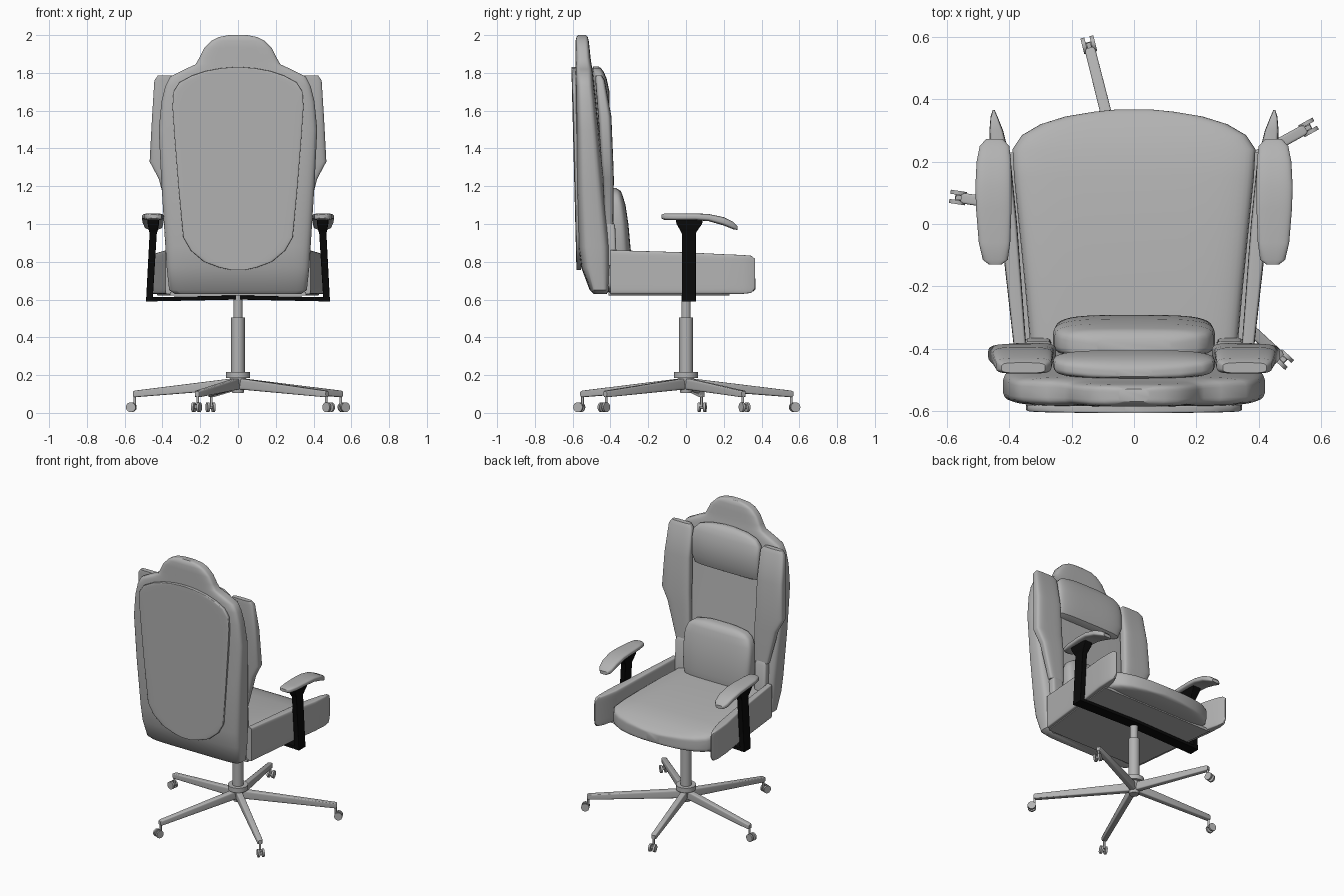
import bpy, bmesh, math
from mathutils import Matrix, Vector


def material(name, v):
    m = bpy.data.materials.new(name)
    m.diffuse_color = (v, v, v, 1)
    return m


GREY = material("grey", 0.45)
BLACK = material("black", 0.003)


def finish(name, bm, mat, mirror=False, angle=40):
    bmesh.ops.recalc_face_normals(bm, faces=bm.faces)
    me = bpy.data.meshes.new(name)
    bm.to_mesh(me)
    bm.free()
    me.materials.append(mat)
    ob = bpy.data.objects.new(name, me)
    bpy.context.collection.objects.link(ob)
    bpy.ops.object.select_all(action='DESELECT')
    ob.select_set(True)
    bpy.context.view_layer.objects.active = ob
    bpy.ops.object.shade_smooth_by_angle(angle=math.radians(angle))
    if mirror:
        ob.modifiers.new("mirror", 'MIRROR')
    return ob


def loft(name, axis, rows, p=5, mat=GREY, mirror=False, n=40, turn=0, angle=40):
    """Skin of superellipse sections; each row is (pos, u0, u1, v0, v1)."""
    order = {'x': (2, 0, 1), 'y': (0, 2, 1), 'z': (0, 1, 2)}[axis]
    bm = bmesh.new()
    rings = []
    for pos, u0, u1, v0, v1 in rows:
        ring = []
        for i in range(n):
            a = 2 * math.pi * (i + 0.5) / n
            c, s = math.cos(a), math.sin(a)
            u = (u0 + u1) / 2 + (u1 - u0) / 2 * math.copysign(abs(c) ** (2 / p), c)
            v = (v0 + v1) / 2 + (v1 - v0) / 2 * math.copysign(abs(s) ** (2 / p), s)
            uvw = (u, v, pos)
            if axis == 'x':
                co = (pos, u, v)
            elif axis == 'y':
                co = (u, pos, v)
            else:
                co = (u, v, pos)
            ring.append(bm.verts.new(co))
        rings.append(ring)
    for a, b in zip(rings, rings[1:]):
        for i in range(n):
            j = (i + 1) % n
            bm.faces.new((a[i], a[j], b[j], b[i]))
    bm.faces.new(rings[0])
    bm.faces.new(rings[-1])
    bm.transform(Matrix.Rotation(turn, 4, 'Z'))
    return finish(name, bm, mat, mirror, angle)


def sym(rows):
    """Rows of (pos, half width, v0, v1) made symmetric about x = 0."""
    return [(a, -w, w, v0, v1) for a, w, v0, v1 in rows]


def cylinder(name, r, z0, z1, r2=None, mat=GREY):
    bm = bmesh.new()
    bmesh.ops.create_cone(bm, cap_ends=True, segments=32, radius1=r, radius2=r2 or r, depth=z1 - z0,
                          matrix=Matrix.Translation((0, 0, (z0 + z1) / 2)))
    return finish(name, bm, mat)


# Backrest shell with head bump
loft("backrest", 'z', sym([
    (.63, .335, -.49, -.42), (.65, .365, -.51, -.405), (.77, .378, -.555, -.395),
    (.88, .385, -.57, -.395), (1.2, .405, -.58, -.43), (1.5, .42, -.582, -.46),
    (1.65, .405, -.585, -.475), (1.73, .385, -.585, -.485), (1.78, .36, -.585, -.49),
    (1.82, .28, -.585, -.495), (1.845, .225, -.585, -.5), (1.88, .205, -.585, -.505),
    (1.93, .18, -.585, -.51), (1.97, .14, -.585, -.515), (1.99, .10, -.58, -.52),
    (2.0, .05, -.57, -.53)]), p=5)

# Thin panel on the rear of the backrest
panel = [(.757, .04), (.77, .10), (.80, .18), (.86, .25), (.93, .29), (1.2, .315), (1.45, .335),
         (1.62, .347), (1.7, .342), (1.75, .31), (1.785, .245), (1.81, .17), (1.825, .09), (1.83, .03)]
loft("rear_panel", 'z', sym([
    (z, w, -.58 - .025 * (z - .757), -.555 - .025 * (z - .757)) for z, w in panel]), p=9)

# Side wings and the small bolsters below them
loft("back_wing", 'z', [
    (1.0, .25, .355, -.43, -.385), (1.24, .25, .42, -.44, -.382), (1.33, .255, .468, -.45, -.385),
    (1.57, .26, .455, -.465, -.395), (1.76, .265, .443, -.48, -.43), (1.785, .285, .425, -.478, -.445)],
    p=4, mirror=True)
loft("lower_wing", 'z', [(.78, .265, .35, -.43, -.365), (.99, .265, .35, -.43, -.375),
                         (1.02, .275, .34, -.43, -.39)], p=5, mirror=True)

# Pillows
loft("head_pillow", 'z', sym([
    (1.52, .20, -.48, -.46), (1.54, .245, -.49, -.425), (1.6, .26, -.49, -.405), (1.7, .26, -.49, -.405),
    (1.77, .255, -.495, -.42), (1.805, .22, -.495, -.435), (1.825, .15, -.495, -.45),
    (1.835, .06, -.49, -.465)]), p=3.5)
loft("lumbar_pillow", 'z', sym([
    (.80, .24, -.42, -.30), (.86, .255, -.43, -.292), (1.0, .26, -.43, -.305), (1.1, .255, -.43, -.32),
    (1.15, .235, -.43, -.335), (1.175, .20, -.43, -.345), (1.19, .12, -.42, -.37)]), p=4)

# Seat cushion, side boards and underside plate
loft("seat", 'y', sym([
    (-.42, .33, .64, .82), (-.2, .35, .64, .815), (0, .37, .635, .80), (.15, .385, .63, .785),
    (.24, .39, .63, .77), (.285, .36, .63, .755), (.32, .30, .635, .742), (.345, .22, .64, .73),
    (.36, .13, .645, .72), (.368, .05, .655, .71)]), p=6)
loft("seat_side", 'y', [
    (-.40, .345, .385, .63, .862), (0, .375, .43, .63, .85), (.2, .395, .46, .63, .84),
    (.3, .42, .464, .63, .836), (.345, .438, .46, .635, .832), (.366, .447, .453, .66, .815)],
    p=8, mirror=True)
loft("seat_base", 'y', sym([(-.41, .36, .622, .64), (.23, .43, .622, .64)]), p=20)

# Arm pads, posts and the crossbar under the seat
loft("arm_pad", 'y', [
    (-.13, .425, .465, 1.03, 1.05), (-.115, .405, .485, 1.022, 1.055), (-.06, .397, .498, 1.02, 1.056),
    (.05, .393, .507, 1.02, 1.056), (.12, .393, .509, 1.015, 1.053), (.2, .394, .505, .992, 1.036),
    (.25, .40, .495, .972, 1.012), (.272, .42, .475, .968, .99)], p=3.5, mirror=True)
loft("arm_post", 'z', [
    (.59, .452, .487, -.022, .052), (.95, .43, .468, -.022, .052), (.965, .425, .472, -.03, .06),
    (1.0, .418, .478, -.05, .085), (1.025, .418, .478, -.055, .09)], p=16, mat=BLACK, mirror=True)
loft("crossbar", 'x', [(-.475, -.022, .052, .59, .612), (0, -.022, .052, .6, .622),
                       (.475, -.022, .052, .59, .612)], p=20, mat=BLACK)

# Gas lift and hub
cylinder("lift_rod", .025, .49, .625)
cylinder("lift_sleeve", .036, .2, .505)
cylinder("hub_ring", .064, .185, .217)
cylinder("hub_core", .03, .105, .19, .045)

# Five legs, each with a twin-wheel caster
casters = [(-.145, .575), (.56, .31), (.48, -.435), (-.22, -.565), (-.565, .085)]
for k, (cx, cy) in enumerate(casters):
    ang, r = math.atan2(cy, cx), math.hypot(cx, cy)
    loft(f"leg_{k + 1}", 'x', [(.0, -.02, .02, .125, .185), (.05, -.02, .02, .122, .18),
                               (r - .02, -.017, .017, .083, .118), (r - .01, -.012, .012, .088, .113)],
         p=6, turn=ang, n=24)
    bm = bmesh.new()
    side = Matrix.Rotation(math.pi / 2, 4, 'X')
    for y, rad, depth in ((-.015, .026, .013), (.015, .026, .013), (0, .009, .03)):
        bmesh.ops.create_cone(bm, cap_ends=True, segments=24, radius1=rad, radius2=rad, depth=depth,
                              matrix=Matrix.Translation((r, y, .03)) @ side)
    # Stem between axle and leg
    bmesh.ops.create_cone(bm, cap_ends=True, segments=12, radius1=.007, radius2=.007, depth=.065,
                          matrix=Matrix.Translation((r - .018, 0, .065)))
    bmesh.ops.create_cube(bm, size=1, matrix=Matrix.Translation((r - .008, 0, .038)) @
                          Matrix.Diagonal((.03, .014, .014, 1)))
    bm.transform(Matrix.Rotation(ang, 4, 'Z'))
    finish(f"caster_{k + 1}", bm, GREY)
